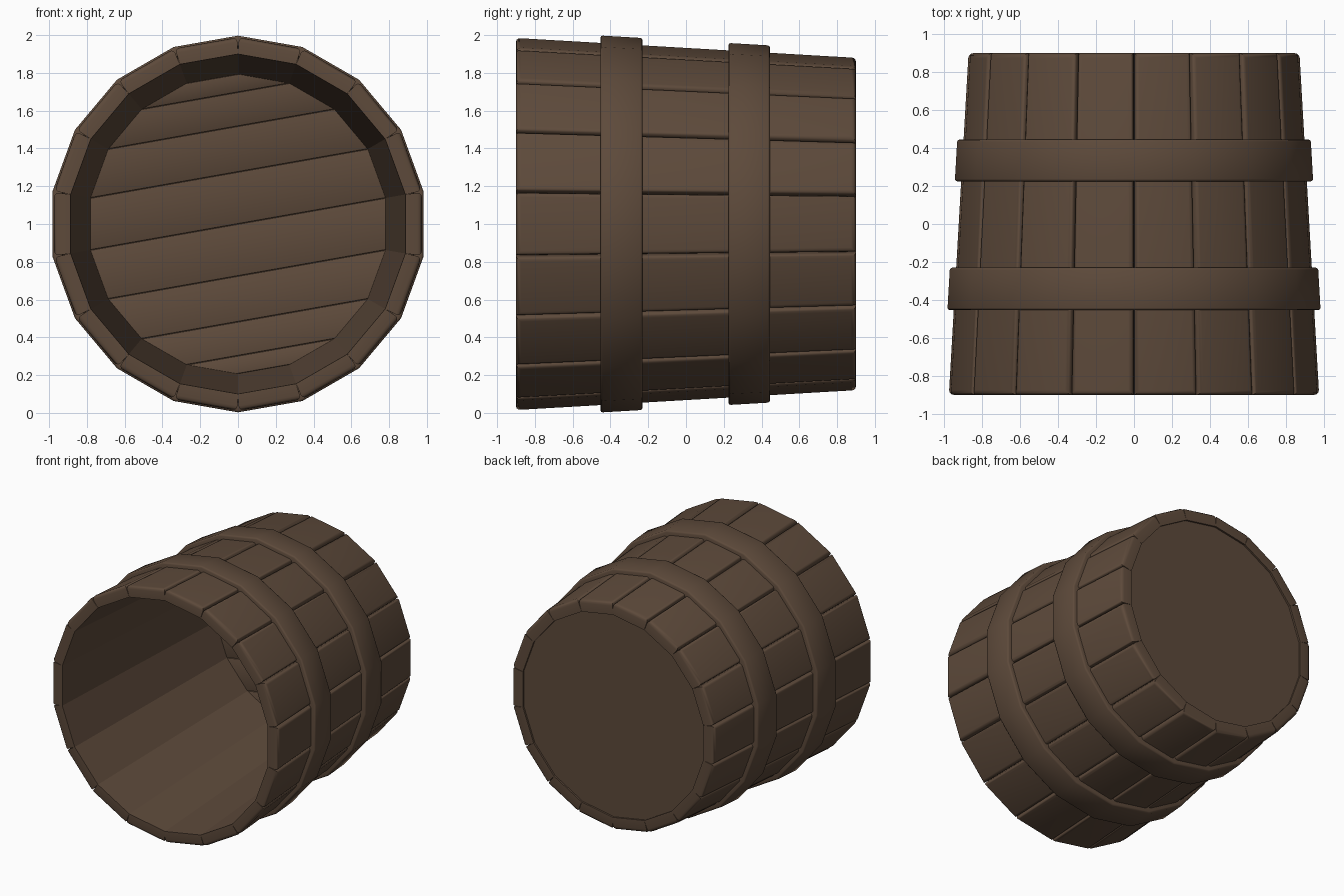
import bpy, bmesh, math
from mathutils import Vector

if "Cube" in bpy.data.objects:
    bpy.data.objects.remove(bpy.data.objects["Cube"])

SIDES = 18
STEP = math.tau / SIDES
HALF = STEP / 2
CENTRE_Z = 1.0
FRONT, BACK = -0.9, 0.9

wood = bpy.data.materials.new("dark_wood")
wood.diffuse_color = (0.11, 0.068, 0.043, 1)
wood.use_nodes = True
wood.node_tree.nodes["Principled BSDF"].inputs["Base Color"].default_value = wood.diffuse_color


def point(angle, apothem, y):
    """Corner of the 18-sided section with the given flat-to-centre distance."""
    r = apothem / math.cos(HALF)
    return Vector((r * math.cos(angle), y, CENTRE_Z + r * math.sin(angle)))


def outer(y):
    return 0.9225 - 0.0575 * y


def inner(y):
    return 0.832 - 0.06 * y


def finish(name, bm, smooth_angle):
    bmesh.ops.recalc_face_normals(bm, faces=bm.faces)
    for f in bm.faces:
        f.smooth = True
    mesh = bpy.data.meshes.new(name)
    bm.to_mesh(mesh)
    bm.free()
    mesh.set_sharp_from_angle(angle=math.radians(smooth_angle))
    mesh.materials.append(wood)
    obj = bpy.data.objects.new(name, mesh)
    bpy.context.collection.objects.link(obj)
    return obj


def prism(bm, front, back):
    """Closed solid between two matching outlines."""
    a = [bm.verts.new(p) for p in front]
    b = [bm.verts.new(p) for p in back]
    n = len(a)
    bm.faces.new(a)
    bm.faces.new(b[::-1])
    for i in range(n):
        j = (i + 1) % n
        bm.faces.new((a[i], b[i], b[j], a[j]))
    return a, b


# Staves: tapered wedges, rounded along their outer edges
for i in range(SIDES):
    a0, a1 = i * STEP - HALF, i * STEP + HALF
    g = 0.004
    bm = bmesh.new()
    ring = lambda y: [point(a0, inner(y), y), point(a0 + g, outer(y), y),
                      point(a1 - g, outer(y), y), point(a1, inner(y), y)]
    a, b = prism(bm, ring(FRONT), ring(BACK))
    top = {a[1], a[2], b[1], b[2]}
    edges = [e for e in bm.edges if e.verts[0] in top and e.verts[1] in top]
    bmesh.ops.bevel(bm, geom=edges, offset=0.026, segments=3, profile=0.5,
                    affect='EDGES', clamp_overlap=True)
    finish(f"stave_{i + 1:02d}", bm, 35)

# Hoops: tapered bands with softened rims, swept around the staves
for name, y0, y1 in (("front_hoop", -0.453, -0.23), ("back_hoop", 0.225, 0.445)):
    c = 0.012
    section = [(y0, -0.02), (y0, 0.034 - c), (y0 + c * 0.3, 0.034 - c * 0.3),
               (y0 + c, 0.034), (y1 - c, 0.034), (y1 - c * 0.3, 0.034 - c * 0.3),
               (y1, 0.034 - c), (y1, -0.02)]
    bm = bmesh.new()
    rows = [[bm.verts.new(point(i * STEP + HALF, outer(y) + h, y)) for y, h in section]
            for i in range(SIDES)]
    for i in range(SIDES):
        p, q = rows[i], rows[(i + 1) % SIDES]
        for k in range(len(section)):
            m = (k + 1) % len(section)
            bm.faces.new((p[k], p[m], q[m], q[k]))
    finish(name, bm, 50)

# Floor planks: strips running between facing corners, tilted ten degrees
y0, y1 = 0.845, 0.875
for k in range(-4, 4):
    lo, hi = k * STEP, (k + 1) * STEP
    angles = [HALF + lo, HALF + hi, HALF + math.pi - hi, HALF + math.pi - lo]
    bm = bmesh.new()
    a, b = prism(bm, [point(t, inner(y0), y0) for t in angles],
                 [point(t, inner(y1), y1) for t in angles])
    seams = [bm.edges.get((a[0], a[3])), bm.edges.get((a[1], a[2]))]
    bmesh.ops.bevel(bm, geom=seams, offset=0.008, segments=2, profile=0.5,
                    affect='EDGES', clamp_overlap=True)
    finish(f"floor_plank_{k + 5}", bm, 30)

# Plain base board closing the back end
bm = bmesh.new()
angles = [i * STEP + HALF for i in range(SIDES)]
prism(bm, [point(t, inner(0.86), 0.86) for t in angles],
      [point(t, inner(0.885), 0.885) for t in angles])
finish("base_board", bm, 15)
